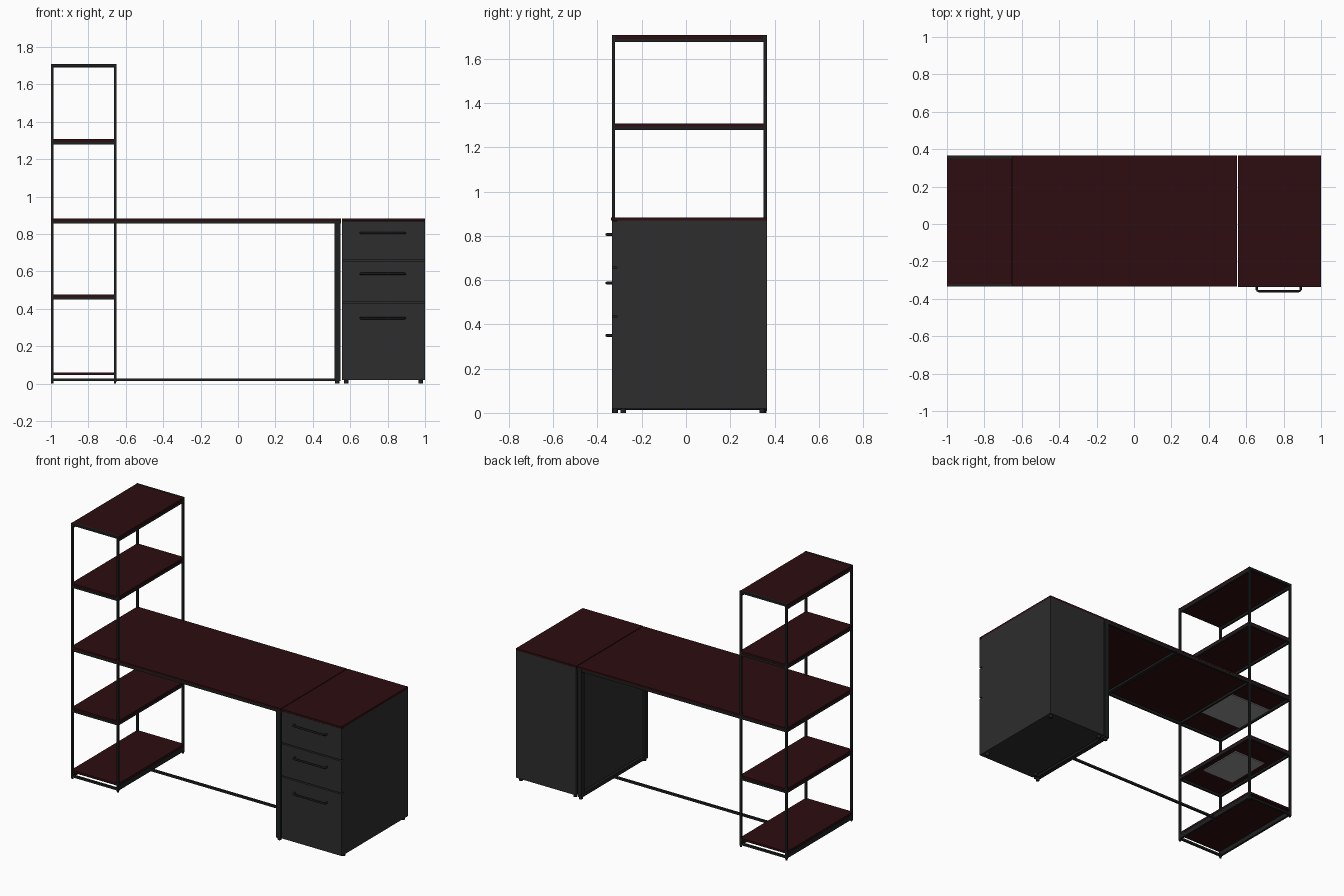
import bpy
from mathutils import Vector

if "Cube" in bpy.data.objects:
    bpy.data.objects.remove(bpy.data.objects["Cube"])


def material(name, rgb):
    m = bpy.data.materials.new(name)
    m.diffuse_color = (*rgb, 1)
    m.use_nodes = True
    m.node_tree.nodes["Principled BSDF"].inputs["Base Color"].default_value = m.diffuse_color
    return m


WOOD = material("dark_red_wood", (0.026, 0.004, 0.005))
STEEL = material("black_steel", (0.013, 0.015, 0.015))
BODY = material("charcoal_panel", (0.026, 0.026, 0.027))
GREY = material("grey_plate", (0.3, 0.3, 0.3))


def box(name, x, y, z, mat):
    """Axis-aligned box from (min, max) pairs."""
    lo, hi = Vector((x[0], y[0], z[0])), Vector((x[1], y[1], z[1]))
    bpy.ops.mesh.primitive_cube_add(size=1, location=(lo + hi) / 2)
    o = bpy.context.object
    o.name = name
    o.scale = hi - lo
    bpy.ops.object.transform_apply(location=False, rotation=False, scale=True)
    o.data.materials.append(mat)
    return o


def foot(x, y, r, h):
    bpy.ops.mesh.primitive_cylinder_add(vertices=16, radius=r, depth=h, location=(x, y, h / 2))
    o = bpy.context.object
    o.name = "foot"
    o.data.materials.append(STEEL)
    bpy.ops.object.shade_smooth_by_angle()


def ring(name, x, y, z, t):
    """Rectangular rail frame lying flat."""
    for a in ((y[0], y[0] + t), (y[1] - t, y[1])):
        box(name + "_cross_rail", x, a, z, STEEL)
    for a in ((x[0], x[0] + t), (x[1] - t, x[1])):
        box(name + "_side_rail", a, (y[0] + t, y[1] - t), z, STEEL)


F, B = -0.335, 0.365           # front and back
TX = (-1.0, -0.65)             # shelf tower width
T = 0.014                      # steel tube size

# Shelf tower posts
for x in (TX[0], TX[1] - T):
    for y in (F, B - T):
        box("tower_post", (x, x + T), (y, y + T), (0.008, 1.708), STEEL)
        foot(x + T / 2, y + T / 2, 0.006, 0.01)

# Middle shelves on rail frames
for z in (0.477, 1.307):
    box("shelf", (TX[0] + 0.002, TX[1] - 0.002), (F + 0.002, B - 0.002), (z - 0.014, z), WOOD)
    ring("shelf", TX, (F, B), (z - 0.028, z - 0.014), T)

# Top shelf: cross rails flush with the board, side rails below
box("top_shelf", (TX[0] + 0.001, TX[1] - 0.001), (F + T, B - T), (1.69, 1.707), WOOD)
# Bottom shelf: cross rails low, side rails under the board
box("bottom_shelf", (TX[0] + 0.001, TX[1] - 0.001), (F + 0.001, B - 0.001), (0.046, 0.06), WOOD)
for y in (F, B - T):
    box("top_cross_rail", TX, (y, y + T), (1.694, 1.708), STEEL)
    box("bottom_cross_rail", TX, (y, y + T), (0.014, 0.028), STEEL)
for x in (TX[0], TX[1] - T):
    box("top_side_rail", (x, x + T), (F, B), (1.676, 1.69), STEEL)
    box("bottom_side_rail", (x, x + T), (F, B), (0.014, 0.044), STEEL)

# Desk top, its frame and the crossbar
box("desk_top", (-0.999, 0.55), (F, B), (0.87, 0.884), WOOD)
ring("desk_frame", (-1.0, 0.55), (F + 0.001, B - 0.001), (0.855, 0.87), T)
box("desk_crossbar", (-0.07, -0.045), (F, B), (0.856, 0.87), STEEL)
box("desk_tower_bar", (TX[1] - T, TX[1]), (F, B), (0.856, 0.87), STEEL)

# Grey plates under two shelves
box("desk_under_plate", (-0.985, -0.67), (-0.135, 0.165), (0.864, 0.87), GREY)
box("shelf_under_plate", (-0.945, -0.705), (-0.155, 0.165), (0.457, 0.463), GREY)

# Desk end leg: framed panel
LX = (0.515, 0.547)
for y in (F, B - 0.03):
    box("leg_post", LX, (y, y + 0.03), (0.015, 0.87), STEEL)
    foot(0.531, y + 0.015, 0.012, 0.016)
for z in ((0.015, 0.04), (0.84, 0.87)):
    box("leg_rail", LX, (F + 0.03, B - 0.03), z, STEEL)
box("leg_panel", (0.533, 0.546), (F + 0.03, B - 0.03), (0.04, 0.84), BODY)

# Low stretcher from tower to leg
box("stretcher", (TX[1], LX[0]), (0.008, 0.022), (0.014, 0.028), STEEL)

# Drawer cabinet
CX = (0.557, 1.0)
box("cabinet_body", CX, (-0.312, B), (0.02, 0.87), BODY)
box("cabinet_top", (0.555, 1.0), (F - 0.003, B), (0.87, 0.884), WOOD)
for x in (0.578, 0.978):
    for y in (-0.283, 0.343):
        foot(x, y, 0.012, 0.021)

# Drawer fronts with bent bar handles
for z0, z1, hz in ((0.02, 0.431, 0.35), (0.439, 0.652, 0.587), (0.66, 0.868, 0.806)):
    box("drawer_front", CX, (F, -0.312), (z0, z1), BODY)
    c = bpy.data.curves.new("handle", "CURVE")
    c.dimensions = "3D"
    c.bevel_depth = 0.006
    c.bevel_resolution = 2
    pts = [(0.656, F), (0.656, -0.349), (0.66, -0.356), (0.668, -0.359)]
    pts += [(1.548 - x, y) for x, y in reversed(pts)]
    s = c.splines.new("POLY")
    s.points.add(len(pts) - 1)
    for p, (x, y) in zip(s.points, pts):
        p.co = (x, y, hz, 1)
    o = bpy.data.objects.new("drawer_handle", c)
    c.materials.append(STEEL)
    bpy.context.collection.objects.link(o)
